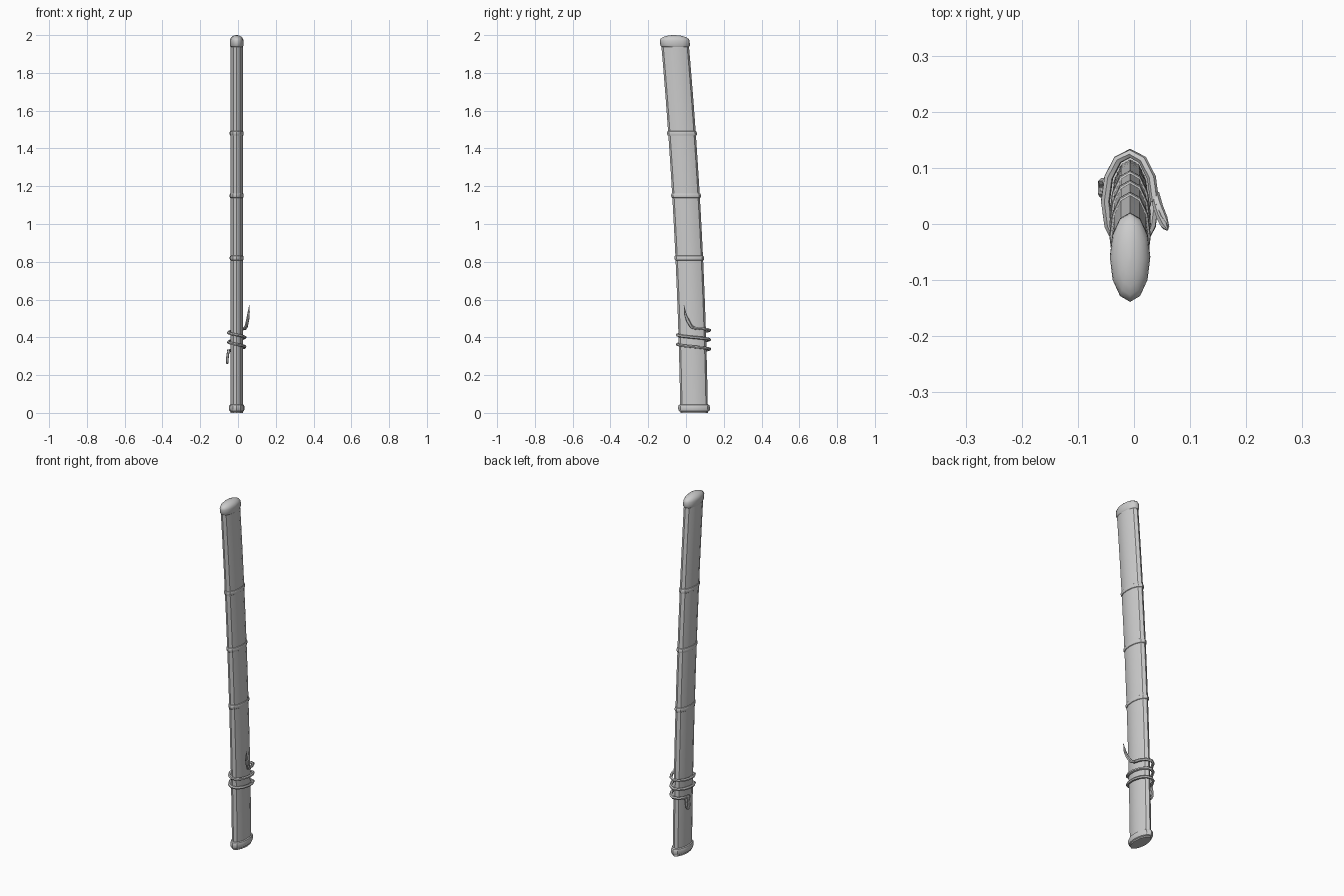
import bpy
import bmesh
import math
from mathutils import Vector

cube = bpy.data.objects.get("Cube")
if cube:
    bpy.data.objects.remove(cube, do_unlink=True)

grey = bpy.data.materials.new("plain_grey")
grey.use_nodes = True
grey.diffuse_color = (0.6, 0.6, 0.6, 1)
grey.node_tree.nodes["Principled BSDF"].inputs["Base Color"].default_value = grey.diffuse_color

SIDES = 12
CX = -0.007


def centre_y(z):
    """Gentle forward curve of the sheath."""
    return 0.043 - 0.0167 * z - 0.018 * z * z


def finish(name, bm, angle=30):
    bmesh.ops.recalc_face_normals(bm, faces=bm.faces)
    mesh = bpy.data.meshes.new(name)
    bm.to_mesh(mesh)
    bm.free()
    obj = bpy.data.objects.new(name, mesh)
    bpy.context.collection.objects.link(obj)
    mesh.materials.append(grey)
    bpy.ops.object.select_all(action="DESELECT")
    obj.select_set(True)
    bpy.context.view_layer.objects.active = obj
    bpy.ops.object.shade_smooth_by_angle(angle=math.radians(angle))
    return obj


def skin(bm, rings):
    """Join rings of vertices and close both ends."""
    for low, high in zip(rings, rings[1:]):
        n = len(low)
        for i in range(n):
            j = (i + 1) % n
            bm.faces.new((low[i], low[j], high[j], high[i]))
    bm.faces.new(rings[0][::-1])
    bm.faces.new(rings[-1])


def oval_loft(name, sections, angle=30):
    """Stack pointed ovals: each section is height, half width, half depth."""
    bm = bmesh.new()
    rings = []
    for z, rx, ry in sections:
        turn = [2 * math.pi * i / SIDES for i in range(SIDES)]
        rings.append([bm.verts.new((CX + rx * math.sin(a),
                                    centre_y(z) + ry * math.cos(a), z)) for a in turn])
    skin(bm, rings)
    return finish(name, bm, angle)


def cord(name, points, radii, sides=6):
    """Sweep a tapering round section along a path."""
    bm = bmesh.new()
    pts = [Vector(p) for p in points]
    rings = []
    for k, p in enumerate(pts):
        along = (pts[min(k + 1, len(pts) - 1)] - pts[max(k - 1, 0)]).normalized()
        side = along.cross(Vector((1, 0.3, 0.1)) if abs(along.z) > 0.8 else Vector((0, 0, 1)))
        side.normalize()
        up = side.cross(along)
        # Keep each ring lined up with the one before it
        if rings:
            first = rings[-1][0].co - pts[k - 1]
            side = (first - along * first.dot(along)).normalized()
            up = side.cross(along)
        ring = []
        for i in range(sides):
            a = 2 * math.pi * i / sides
            ring.append(bm.verts.new(p + radii[k] * (side * math.cos(a) + up * math.sin(a))))
        rings.append(ring)
    skin(bm, rings)
    return finish(name, bm, 50)


# Long curved sheath body
STEPS = 24
oval_loft("sheath_body", [(1.96 * i / STEPS, 0.033, 0.073) for i in range(STEPS + 1)])

# Rounded bands along the body and the collar at the foot
for name, z, h, grow in (("foot_collar", 0.026, 0.02, 0.009), ("lower_band", 0.82, 0.013, 0.005),
                         ("middle_band", 1.15, 0.013, 0.005), ("upper_band", 1.48, 0.013, 0.005)):
    profile = ((-1, 0), (-0.8, 0.7), (-0.4, 1), (0.4, 1), (0.8, 0.7), (1, 0))
    oval_loft(name, [(z + h * t, 0.032 + grow * g, 0.072 + grow * g * 1.3) for t, g in profile])

# Domed end cap
dome = [(1.938, 0.033, 0.073), (1.944, 0.036, 0.078), (1.97, 0.036, 0.079)]
dome += [(1.97 + 0.03 * math.sin(a), 0.036 * math.cos(a), 0.079 * math.cos(a))
         for a in (0.3, 0.6, 0.9, 1.2, 1.5)]
oval_loft("end_cap", dome, 60)

# Cord wound around the lower part
TURNS = 2.5
count = int(TURNS * SIDES)
coil = []
for i in range(count + 1):
    t = i / SIDES
    a = 2 * math.pi * t
    coil.append((CX + 0.044 * math.cos(a), 0.04 + 0.086 * math.sin(a), 0.45 - 0.05 * t))
cord("wound_cord", coil, [0.008] * len(coil))

# Loose upturned cord ends
cord("loose_end", [(0.037, 0.055, 0.446), (0.043, 0.03, 0.455), (0.049, 0.01, 0.485),
                   (0.055, -0.003, 0.52), (0.06, -0.011, 0.57)],
     [0.008, 0.009, 0.008, 0.007, 0.001])
cord("short_loose_end", [(0.038, 0.05, 0.446), (0.046, 0.028, 0.46), (0.054, 0.01, 0.495),
                         (0.062, -0.005, 0.54)], [0.007, 0.007, 0.006, 0.001])

# Small hanging loop that ties off the cord
loop = []
for i in range(9):
    a = math.pi * i / 8
    loop.append((-0.057, 0.064 + 0.011 * math.cos(a), 0.285 - 0.02 * math.sin(a)))
loop = [(-0.05, 0.075, 0.335)] + loop + [(-0.05, 0.053, 0.335)]
cord("tie_loop", loop, [0.007] * len(loop))
